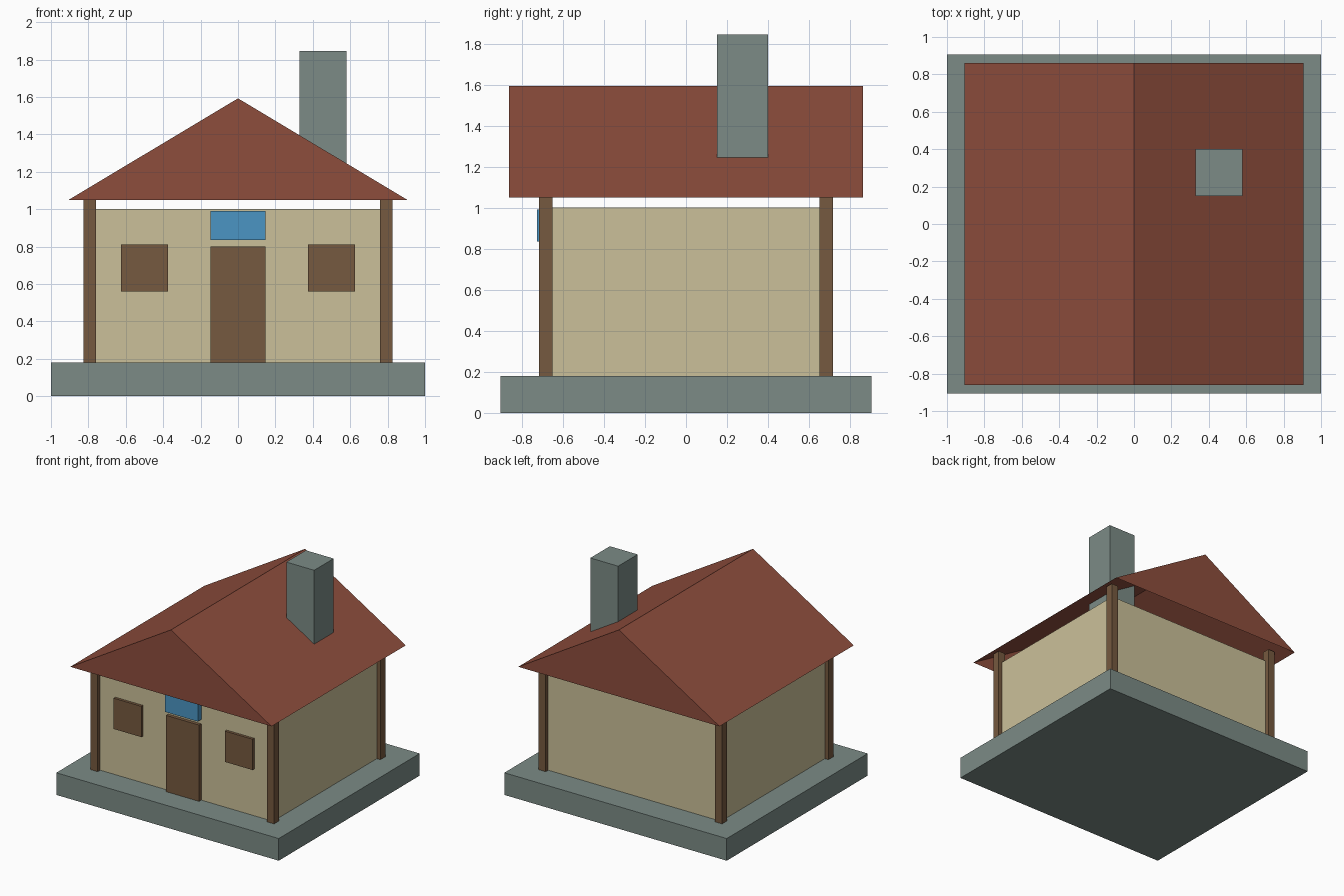
import bpy, bmesh

if "Cube" in bpy.data.objects:
    bpy.data.objects.remove(bpy.data.objects["Cube"])


def material(name, rgb):
    m = bpy.data.materials.new(name)
    m.diffuse_color = (*rgb, 1)
    m.use_nodes = True
    m.node_tree.nodes["Principled BSDF"].inputs["Base Color"].default_value = m.diffuse_color
    return m


STONE = material("stone", (0.2, 0.26, 0.24))
PLASTER = material("plaster", (0.6, 0.53, 0.32))
WOOD = material("wood", (0.18, 0.1, 0.05))
TILE = material("roof_tile", (0.27, 0.075, 0.046))
BLUE = material("blue_paint", (0.07, 0.3, 0.55))


def add_object(name, bm, mat):
    mesh = bpy.data.meshes.new(name)
    bm.to_mesh(mesh)
    bm.free()
    mesh.materials.append(mat)
    obj = bpy.data.objects.new(name, mesh)
    bpy.context.collection.objects.link(obj)
    return obj


def box(name, x, y, z, mat):
    """Box from (min, max) pairs on each axis."""
    bm = bmesh.new()
    bmesh.ops.create_cube(bm, size=1)
    for v in bm.verts:
        v.co = [a[0] + (c + 0.5) * (a[1] - a[0]) for a, c in zip((x, y, z), v.co)]
    return add_object(name, bm, mat)


# Foundation slab and walls
WX, WY = 0.793, 0.683
box("foundation", (-1, 1), (-0.905, 0.905), (0, 0.18), STONE)
box("walls", (-WX, WX), (-WY, WY), (0.18, 1.0), PLASTER)

# Corner posts, centred on the wall corners and reaching into the roof
P = 0.0325
for sx, side in ((-1, "left"), (1, "right")):
    for sy, end in ((-1, "front"), (1, "back")):
        cx, cy = sx * WX, sy * WY
        box(f"{end}_{side}_post", (cx - P, cx + P), (cy - P, cy + P), (0.18, 1.09), WOOD)
    # Window shutters either side of the door
    box(f"{side}_window", (sx * 0.5 - 0.125, sx * 0.5 + 0.125), (-0.705, -0.67), (0.56, 0.81), WOOD)

# Door with blue panel above
box("door", (-0.148, 0.148), (-0.711, -0.67), (0.18, 0.8), WOOD)
box("door_panel", (-0.148, 0.148), (-0.727, -0.67), (0.835, 0.99), BLUE)

# Gabled roof: two slopes and two gables, open underneath
bm = bmesh.new()
front, back = [[bm.verts.new((x, y, z)) for x, z in ((-0.905, 1.05), (0, 1.592), (0.905, 1.05))]
               for y in (-0.862, 0.862)]
bm.faces.new(front[::-1])
bm.faces.new(back)
for i in range(2):
    bm.faces.new((front[i], front[i + 1], back[i + 1], back[i]))
add_object("roof", bm, TILE)

# Chimney through the right slope
box("chimney", (0.33, 0.58), (0.15, 0.4), (1.1, 1.845), STONE)
